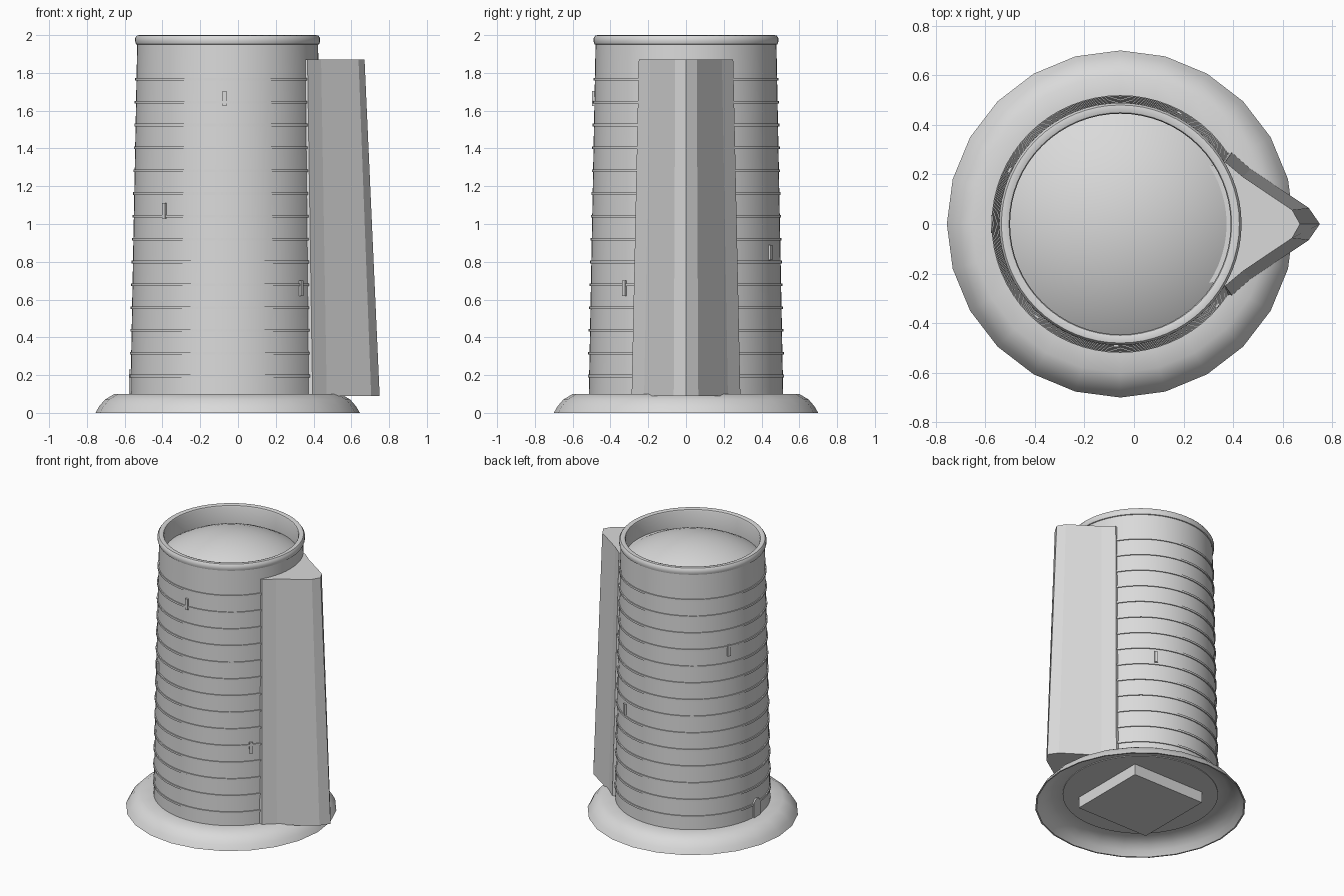
import bpy, bmesh, math
from mathutils import Matrix

if "Cube" in bpy.data.objects:
    bpy.data.objects.remove(bpy.data.objects["Cube"])

CX = -0.055  # tower axis
stone = bpy.data.materials.new("pale_grey_stone")
stone.diffuse_color = (0.7, 0.7, 0.7, 1)
stone.use_nodes = True
stone.node_tree.nodes["Principled BSDF"].inputs["Base Color"].default_value = stone.diffuse_color


def finish(name, bm, smooth=True):
    bmesh.ops.recalc_face_normals(bm, faces=bm.faces)
    me = bpy.data.meshes.new(name)
    bm.to_mesh(me)
    bm.free()
    me.materials.append(stone)
    ob = bpy.data.objects.new(name, me)
    bpy.context.collection.objects.link(ob)
    if smooth:
        bpy.ops.object.select_all(action='DESELECT')
        ob.select_set(True)
        bpy.context.view_layer.objects.active = ob
        bpy.ops.object.shade_smooth_by_angle(angle=math.radians(35))
    return ob


def lathe(bm, profile, sides, closed=False):
    """Turn (radius, z) points around the tower axis; radius 0 makes a pole."""
    rings = []
    for r, z in profile:
        if r == 0:
            rings.append([bm.verts.new((CX, 0, z))] * sides)
        else:
            rings.append([bm.verts.new((CX + r * math.cos(2 * math.pi * i / sides),
                                        r * math.sin(2 * math.pi * i / sides), z))
                          for i in range(sides)])
    pairs = list(zip(rings, rings[1:]))
    if closed:
        pairs.append((rings[-1], rings[0]))
    for a, b in pairs:
        for i in range(sides):
            j = (i + 1) % sides
            quad = list(dict.fromkeys([a[i], a[j], b[j], b[i]]))
            bm.faces.new(quad)


def wall_radius(z):
    return 0.515 - 0.036 * (z - 0.09) / 1.86


# Tapered wall, rounded rim, and shallow domed roof sunk inside the rim
bm = bmesh.new()
roof = [(0.445 * math.cos(t * math.pi / 16), 0) for t in range(9)]
R = (0.445 ** 2 + 0.13 ** 2) / (2 * 0.13)
dome = [(r if r > 0.001 else 0, 1.99 - R + math.sqrt(R * R - r * r)) for r, _ in roof]
lathe(bm, [(0, 0.08), (0.515, 0.08), (wall_radius(1.0), 1.0), (wall_radius(1.95), 1.95),
           (0.485, 1.952), (0.489, 1.965), (0.489, 1.985), (0.48, 1.998), (0.465, 2.0),
           (0.449, 1.995), (0.445, 1.985)] + dome, 64)
finish("tower_wall_and_roof", bm)

# Thin raised string courses
bm = bmesh.new()
for i in range(14):
    z = 0.195 + i * 0.1208
    r = wall_radius(z)
    lathe(bm, [(r - 0.01, z - 0.007), (r + 0.007, z - 0.007),
               (r + 0.007, z + 0.007), (r - 0.01, z + 0.007)], 64, closed=True)
finish("string_courses", bm)

# Flared foot, a hollow shell
bm = bmesh.new()
lathe(bm, [(0.51, 0.1), (0.6, 0.1), (0.65, 0.07), (0.68, 0.035), (0.70, 0.0),
           (0.69, 0.0), (0.665, 0.035), (0.635, 0.06), (0.59, 0.085), (0.51, 0.085)], 24)
finish("flared_foot", bm)

# Square footing block below the floor
bm = bmesh.new()
bmesh.ops.create_cube(bm, size=1, matrix=Matrix.Translation((CX, 0, 0.045))
                      @ Matrix.Diagonal((0.58, 0.58, 0.09, 1)))
finish("footing_block", bm, False)

# Pointed buttress on the +x side
bm = bmesh.new()
half_low = [(0.28, 0.27), (0.395, 0.288), (0.47, 0.222), (0.705, 0.065)]
half_top = [(0.28, 0.23), (0.368, 0.25), (0.44, 0.19), (0.638, 0.057)]
ends = []
for half, tip, z in ((half_low, 0.75, 0.09), (half_top, 0.67, 1.87)):
    outline = half + [(tip, 0)] + [(x, -y) for x, y in reversed(half)]
    ends.append([bm.verts.new((x, y, z)) for x, y in outline])
low, top = ends
bm.faces.new(low)
bm.faces.new(top)
for i in range(len(low)):
    j = (i + 1) % len(low)
    bm.faces.new((low[i], low[j], top[j], top[i]))
finish("buttress", bm, False)

# Narrow window slits around the wall: (angle in degrees, height)
bm = bmesh.new()
for angle, z in ((-92, 1.665), (-132, 1.07), (-40, 0.66), (62, 0.85), (154, 1.375)):
    m = (Matrix.Translation((CX, 0, z)) @ Matrix.Rotation(math.radians(angle), 4, 'Z')
         @ Matrix.Translation((wall_radius(z), 0, 0)) @ Matrix.Diagonal((0.024, 0.022, 0.08, 1)))
    bmesh.ops.create_cube(bm, size=1, matrix=m)
finish("window_slits", bm, False)

# Round-headed door on the -x side
bm = bmesh.new()
outline = [(0.036, 0.1)] + [(0.036 * math.cos(i * math.pi / 8), 0.195 + 0.036 * math.sin(i * math.pi / 8))
                            for i in range(9)] + [(-0.036, 0.1)]
face = bm.faces.new([bm.verts.new((CX - 0.5, y, z)) for y, z in outline])
out = bmesh.ops.extrude_face_region(bm, geom=[face])
for v in out["geom"]:
    if isinstance(v, bmesh.types.BMVert):
        v.co.x = CX - 0.522
finish("door", bm, False)
